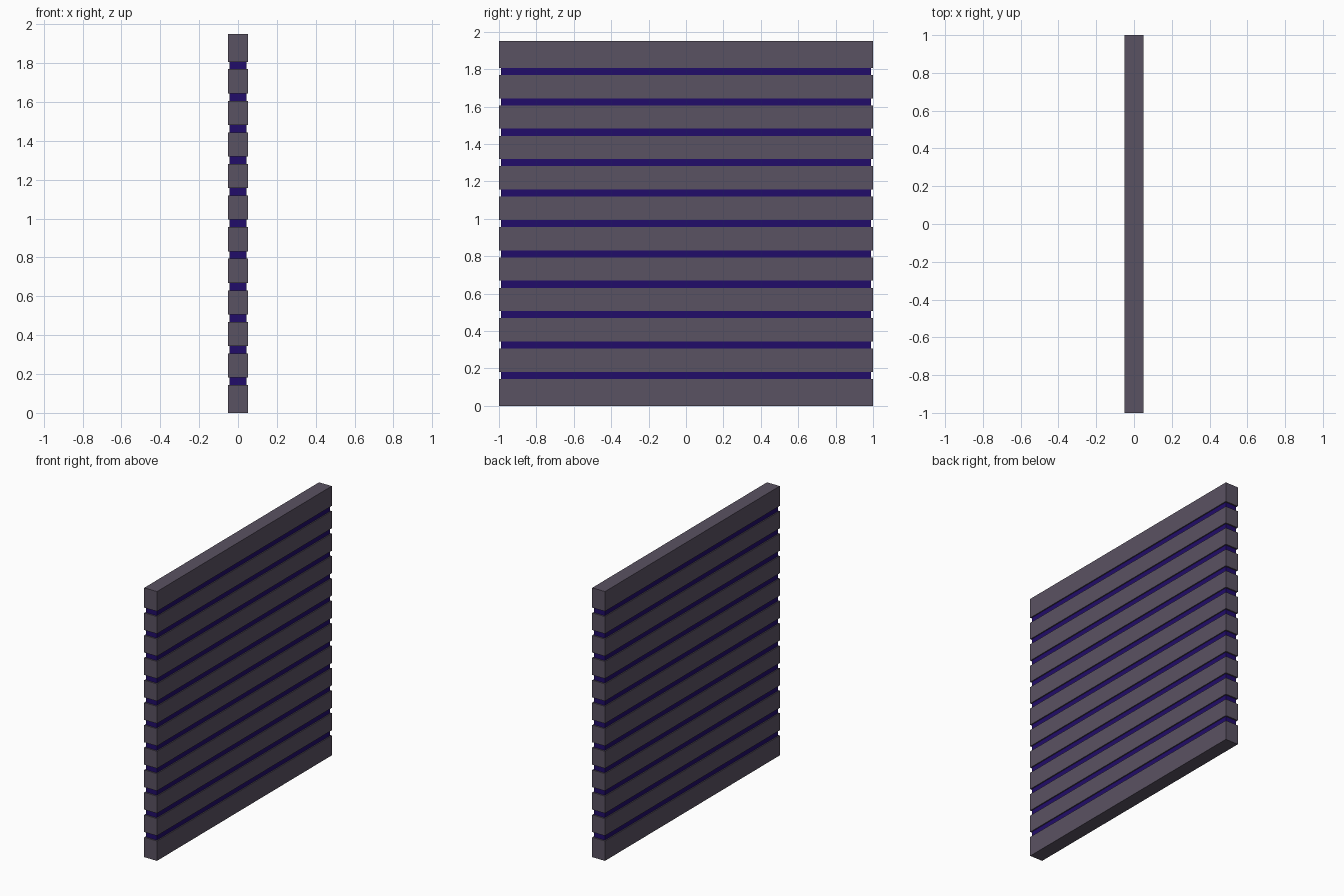
import bpy

if "Cube" in bpy.data.objects:
    bpy.data.objects.remove(bpy.data.objects["Cube"])

HEIGHT = 1.95      # overall height
COUNT = 12         # number of planks
GAP = 0.038        # groove height between planks
HALF_X, HALF_Y = 0.051, 1.0
INSET_X, INSET_Y = 0.008, 0.01


def srgb(r, g, b):
    def lin(c):
        c /= 255
        return c / 12.92 if c <= 0.04045 else ((c + 0.055) / 1.055) ** 2.4
    return (lin(r), lin(g), lin(b), 1.0)


def material(name, rgb):
    m = bpy.data.materials.new(name)
    m.diffuse_color = srgb(*rgb)
    m.use_nodes = True
    m.node_tree.nodes["Principled BSDF"].inputs["Base Color"].default_value = m.diffuse_color
    return m


def box(name, hx, hy, z0, z1, mat):
    bpy.ops.mesh.primitive_cube_add(size=1)
    ob = bpy.context.object
    ob.name = name
    for v in ob.data.vertices:
        v.co.x *= 2 * hx
        v.co.y *= 2 * hy
        v.co.z = z1 if v.co.z > 0 else z0
    ob.data.materials.append(mat)
    return ob


grey = material("plank_grey", (90, 82, 98))
indigo = material("groove_indigo", (33, 12, 106))

# Stacked planks, the end ones reaching the outer edges
pitch = HEIGHT / COUNT
for i in range(COUNT):
    z0 = 0 if i == 0 else i * pitch + GAP / 2
    z1 = HEIGHT if i == COUNT - 1 else (i + 1) * pitch - GAP / 2
    box(f"plank_{i + 1}", HALF_X, HALF_Y, z0, z1, grey)

# Recessed strips showing in the grooves
for i in range(1, COUNT):
    box(f"groove_strip_{i}", HALF_X - INSET_X, HALF_Y - INSET_Y,
        i * pitch - GAP / 2, i * pitch + GAP / 2, indigo)
